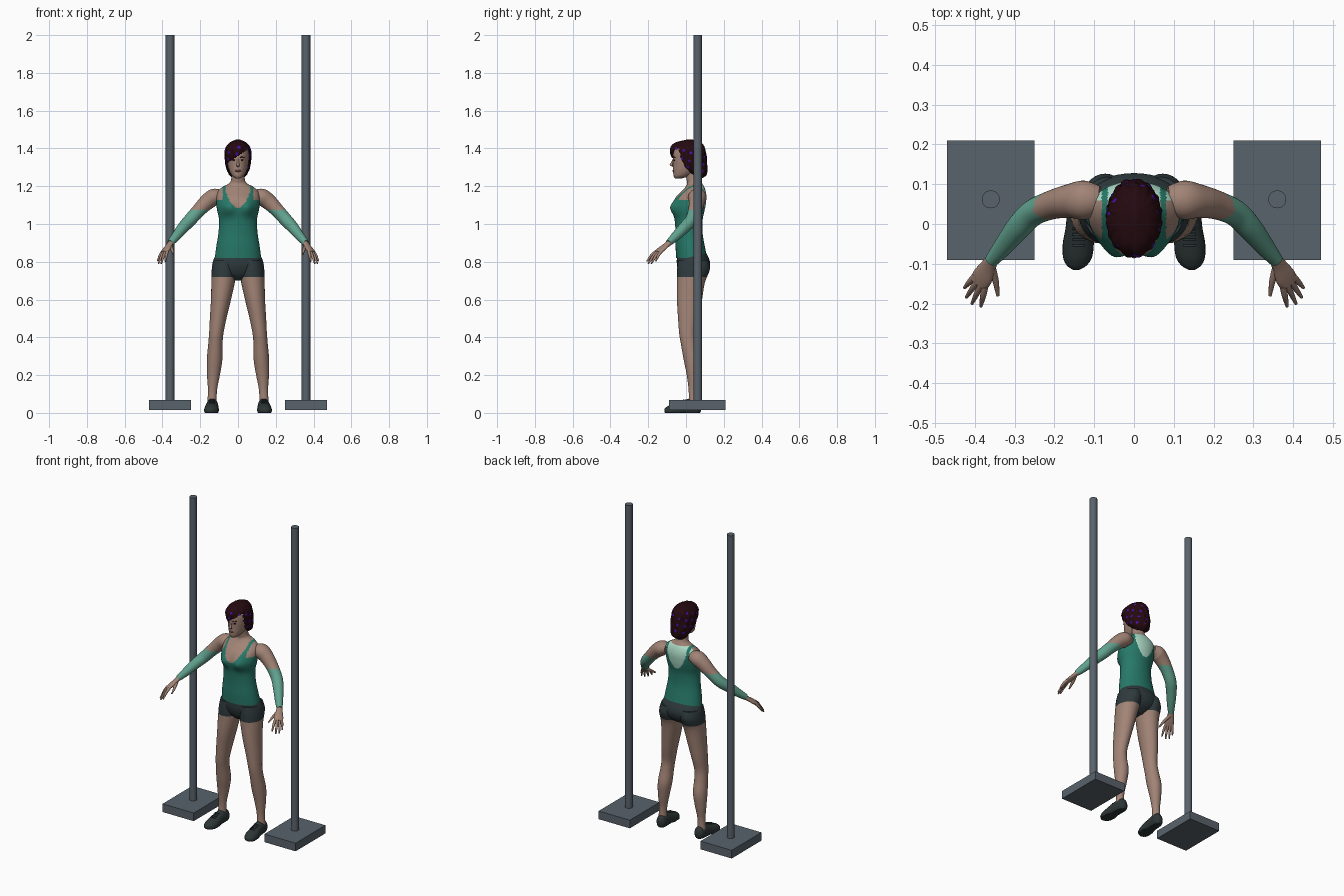
import bpy, bmesh, math
from mathutils import Vector

old = bpy.data.objects.get("Cube")
if old:
    bpy.data.objects.remove(old, do_unlink=True)


def material(name, r, g, b):
    m = bpy.data.materials.new(name)
    m.use_nodes = True
    m.diffuse_color = (r, g, b, 1)
    bsdf = next(n for n in m.node_tree.nodes if n.type == "BSDF_PRINCIPLED")
    bsdf.inputs["Base Color"].default_value = (r, g, b, 1)
    return m


METAL = material("grey metal", .1, .125, .15)
SKIN = material("skin", .36, .23, .18)
TEAL = material("teal cloth", .02, .19, .14)
SLEEVE = material("sea green sleeve", .12, .36, .27)
MINT = material("pale mint", .42, .72, .58)
SHORTS = material("charcoal cloth", .028, .042, .046)
SHOE = material("dark shoe", .026, .036, .036)
HAIR = material("dark maroon hair", .018, .003, .005)
PURPLE = material("purple streak", .07, .004, .5)
LIPS = material("lips", .24, .09, .085)

X, Y, Z = Vector((1, 0, 0)), Vector((0, 1, 0)), Vector((0, 0, 1))


def finish(name, bm, mats, rule=None, angle=50):
    bmesh.ops.recalc_face_normals(bm, faces=bm.faces)
    for f in bm.faces:
        f.smooth = True
        if rule:
            f.material_index = rule(f.calc_center_median())
    me = bpy.data.meshes.new(name)
    bm.to_mesh(me)
    bm.free()
    me.set_sharp_from_angle(angle=math.radians(angle))
    for m in mats:
        me.materials.append(m)
    ob = bpy.data.objects.new(name, me)
    bpy.context.collection.objects.link(ob)
    return ob


def spline(pts, steps):
    """Smooth curve through tuples of any length."""
    pts = [Vector(p) for p in pts]
    out = []
    for i in range(len(pts) - 1):
        a, b, c, d = pts[max(i - 1, 0)], pts[i], pts[i + 1], pts[min(i + 2, len(pts) - 1)]
        for k in range(steps):
            t = k / steps
            out.append(b + (c - a) * (t / 2) + (2 * a - 5 * b + 4 * c - d) * (t * t / 2)
                       + (3 * b - a - 3 * c + d) * (t ** 3 / 2))
    return out + [pts[-1]]


def tube(name, pts, mats, axes=None, ref=Y, side=1, segs=24, steps=5,
         rule=None, shape=None, drop=None):
    """Elliptical loft through (x, y, z, radius u, radius v) stations."""
    rows = spline(pts, steps)
    mid = [Vector(r[:3]) for r in rows]
    bm = bmesh.new()
    rings = []
    for i, r in enumerate(rows):
        if axes:
            u, v = axes
        else:
            t = (mid[min(i + 1, len(mid) - 1)] - mid[max(i - 1, 0)]).normalized()
            u = (ref - t * ref.dot(t)).normalized()
            v = t.cross(u)
        ring = []
        for k in range(segs):
            a = 2 * math.pi * k / segs
            p = mid[i] + u * (max(r[3], .002) * math.cos(a)) + v * (max(r[4], .002) * math.sin(a))
            if shape:
                p = shape(p)
            ring.append(bm.verts.new((p.x * side, p.y, p.z)))
        rings.append(ring)
    for a, b in zip(rings, rings[1:]):
        for k in range(segs):
            j = (k + 1) % segs
            bm.faces.new((a[k], a[j], b[j], b[k]))
    bm.faces.new(rings[0])
    bm.faces.new(rings[-1])
    if drop:
        bad = [f for f in bm.faces if drop(f.calc_center_median())]
        bmesh.ops.delete(bm, geom=bad, context="FACES")
    return finish(name, bm, mats, rule)


def stack(name, levels, mats, **kw):
    """Horizontal loft from (z, centre x, half width, front y, back y)."""
    pts = [(x, (f + b) / 2, z, w, (b - f) / 2) for z, x, w, f, b in levels]
    return tube(name, pts, mats, axes=(X, Y), **kw)


def ball(name, loc, size, mat):
    bm = bmesh.new()
    bmesh.ops.create_uvsphere(bm, u_segments=16, v_segments=8, radius=1)
    for v in bm.verts:
        v.co = Vector(loc) + Vector(c * s for c, s in zip(v.co, size))
    return finish(name, bm, [mat])


# Torso: singlet with scooped neck, straps and open upper back
def bust(p):
    if p.y < 0:
        p.y -= .02 * math.exp(-((abs(p.x) - .052) / .034) ** 2 - ((p.z - 1.085) / .04) ** 2)
    return p


def singlet(c):
    ax, front = abs(c.x), c.y < .03
    scoop = (1.085 if front else 1.06) + .1 * (ax / .07) ** 2
    bare = (ax < .066 and c.z > scoop) or (ax > .081 and c.z > 1.125) or c.z > 1.215
    if not bare:
        return 0
    return 2 if c.y > .06 and c.z < 1.205 else 1


stack("torso", [
    (.82, 0, .123, -.052, .113), (.88, 0, .115, -.055, .1), (.95, 0, .104, -.055, .088),
    (1.02, 0, .1, -.06, .088), (1.07, 0, .11, -.07, .098), (1.1, 0, .114, -.07, .104),
    (1.14, 0, .115, -.055, .108), (1.17, 0, .108, -.028, .105), (1.195, 0, .084, -.004, .097),
    (1.215, 0, .048, .006, .086), (1.24, 0, .036, .002, .076), (1.3, 0, .034, -.005, .066)],
    [TEAL, SKIN, MINT], segs=96, steps=9, shape=bust, rule=singlet)

# Hips
stack("shorts_hips", [
    (.7, 0, .03, .0, .06), (.73, 0, .095, -.03, .105), (.77, 0, .134, -.046, .126),
    (.81, 0, .13, -.049, .124), (.86, 0, .105, -.045, .1)], [SHORTS], segs=40)

for side, tag in ((1, "left"), (-1, "right")):
    # Leg with short trouser leg
    stack(tag + "_leg", [
        (.81, .068, .06, -.042, .118), (.76, .073, .066, -.047, .126), (.69, .079, .062, -.048, .1),
        (.6, .09, .053, -.048, .085), (.5, .105, .044, -.042, .07), (.42, .115, .038, -.036, .056),
        (.36, .12, .038, -.026, .062), (.28, .124, .041, -.012, .078), (.2, .13, .034, .004, .072),
        (.12, .135, .024, .014, .06), (.05, .138, .025, .014, .062)],
        [SKIN, SHORTS], side=side, segs=32, steps=8, rule=lambda c: int(c.z > .715))

    # Shoe, lofted from heel to toe with a flat sole
    def flat(p):
        p.z = max(p.z, 0)
        return p
    tube(tag + "_shoe", [
        (.134, .08, .03, .012, .018), (.134, .065, .03, .028, .04), (.136, .03, .032, .032, .045),
        (.138, -.01, .026, .034, .042), (.14, -.05, .016, .039, .038), (.142, -.085, .01, .036, .032),
        (.144, -.105, .012, .024, .018), (.145, -.115, .012, .008, .008)],
        [SHOE], axes=(X, Z), side=side, shape=flat)
    for i in range(4):
        y, z = -.012 - .014 * i, .069 - .0045 * i
        tube(tag + "_lace", [(.124, y, z - .003, .003, .003), (.139, y, z, .003, .003),
                             (.154, y, z - .003, .003, .003)], [SHORTS], side=side, segs=8)

    # Arm with forearm sleeve
    tube(tag + "_arm", [
        (.085, .06, 1.15, .035, .03), (.125, .06, 1.143, .049, .044), (.165, .057, 1.115, .042, .042),
        (.21, .047, 1.07, .036, .036), (.255, .027, 1.02, .033, .034), (.29, -.008, .982, .031, .031),
        (.33, -.058, .932, .024, .024), (.358, -.092, .9, .017, .018)],
        [SKIN, SLEEVE], side=side, steps=10, segs=32, rule=lambda c: int(c.z < 1.075))

    # Hand: flat palm, four fingers and a thumb
    spread = Vector((.64, .77, 0))
    tube(tag + "_palm", [
        (.352, -.084, .906, .016, .014), (.366, -.106, .886, .02, .012),
        (.38, -.132, .865, .027, .011), (.391, -.15, .85, .025, .009)],
        [SKIN], ref=spread, side=side, segs=16)
    tips = [(.385, -.207, .802), (.407, -.2, .79), (.421, -.184, .79), (.426, -.16, .804)]
    for i, tip in enumerate(tips):
        base = Vector((.386, -.143, .856)) + spread * (.0125 * (i - 1.5))
        bend = (base + Vector(tip)) / 2 + Z * .006
        tube(tag + "_finger", [(*base, .008, .008), (*bend, .0075, .0075), (*tip, .004, .004)],
             [SKIN], side=side, segs=10)
    tube(tag + "_thumb", [(.36, -.1, .888, .011, .01), (.348, -.142, .862, .009, .008),
                          (.342, -.18, .838, .004, .004)], [SKIN], side=side, segs=10)

    # Eye and brow
    ball(tag + "_eye", (side * .021, -.0625, 1.338), (.009, .004, .0035), HAIR)
    tube(tag + "_brow", [(.01, -.069, 1.351, .002, .002), (.022, -.065, 1.355, .002, .002),
                         (.034, -.057, 1.351, .001, .001)], [HAIR], side=side, segs=8)

    # Stand: base block and tall pole
    bm = bmesh.new()
    bmesh.ops.create_cube(bm, size=1)
    for v in bm.verts:
        v.co = Vector((side * .36 + v.co.x * .22, .06 + v.co.y * .3, .041 + v.co.z * .052))
    finish(tag + "_stand_base", bm, [METAL], angle=30)
    bm = bmesh.new()
    bmesh.ops.create_cone(bm, cap_ends=True, segments=32, radius1=.0225, radius2=.0225, depth=1.94)
    bmesh.ops.translate(bm, verts=bm.verts, vec=(side * .36, .062, 1.03))
    finish(tag + "_stand_pole", bm, [METAL], angle=30)

# Head and face
stack("head", [
    (1.242, 0, .014, -.058, -.02), (1.255, 0, .031, -.066, .02), (1.28, 0, .045, -.068, .06),
    (1.31, 0, .053, -.068, .08), (1.34, 0, .057, -.069, .09), (1.38, 0, .057, -.066, .092),
    (1.42, 0, .042, -.045, .078), (1.437, 0, .012, 0, .04)], [SKIN], segs=32)
tube("nose", [(0, -.064, 1.347, .005, .004), (0, -.074, 1.325, .006, .006),
              (0, -.078, 1.311, .009, .008), (0, -.068, 1.303, .006, .003)],
     [SKIN], axes=(X, Y), segs=12)
ball("mouth", (0, -.066, 1.281), (.016, .006, .0055), LIPS)


# Hair: rippled cap with a side-swept fringe and scattered streaks
def ripple(p):
    a = math.atan2(p.y - .02, p.x)
    k = 1 + .022 * math.sin(17 * a + 50 * p.z) + .015 * math.sin(9 * a - 70 * p.z)
    return Vector((p.x * k, .02 + (p.y - .02) * k, p.z))


def streak(c):
    a = math.atan2(c.y - .02, c.x)
    wave = math.sin(7 * a + 60 * c.z) * math.sin(4 * a - 95 * c.z)
    return int(wave > .74 and 1.27 < c.z < 1.415)


def face_opening(c):
    fringe = 1.36 + .7 * c.x
    return c.y < -.012 and c.z < fringe and -.055 < c.x < .06


stack("hair", [
    (1.243, 0, .026, .045, .085), (1.26, 0, .046, .03, .106), (1.29, 0, .06, -.02, .113),
    (1.32, 0, .067, -.05, .111), (1.36, 0, .07, -.078, .107), (1.4, 0, .066, -.082, .1),
    (1.43, 0, .045, -.058, .08), (1.447, 0, .01, .005, .035)],
    [HAIR, PURPLE], segs=80, steps=7, shape=ripple, rule=streak, drop=face_opening)
